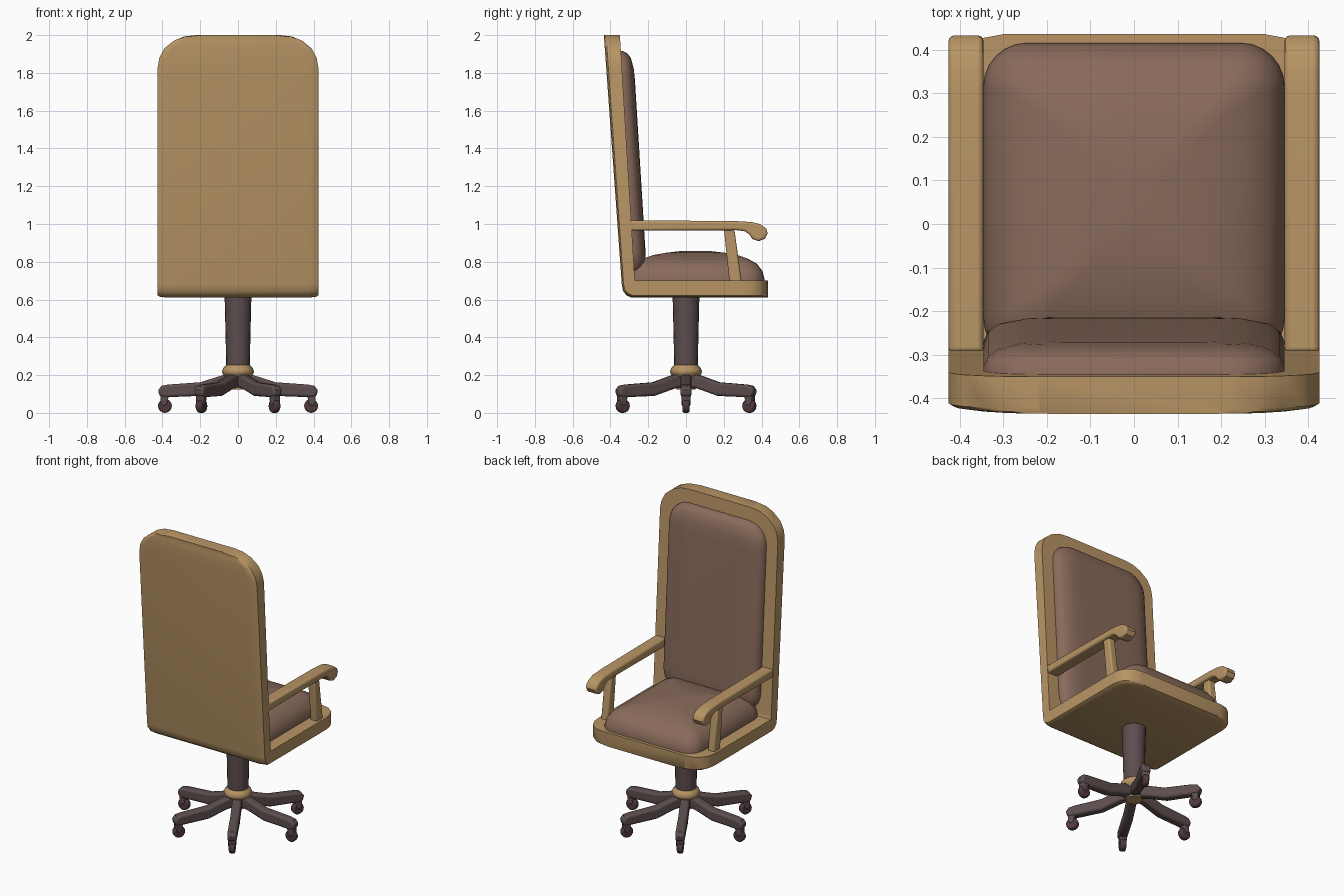
import bpy, bmesh, math
from mathutils import Matrix, Vector

if "Cube" in bpy.data.objects:
    bpy.data.objects.remove(bpy.data.objects["Cube"])


def material(name, rgb):
    m = bpy.data.materials.new(name)
    m.diffuse_color = (*rgb, 1)
    m.use_nodes = True
    m.node_tree.nodes["Principled BSDF"].inputs["Base Color"].default_value = m.diffuse_color
    return m


WOOD = material("wood", (0.48, 0.30, 0.13))
LEATHER = material("leather", (0.25, 0.145, 0.105))
DARK = material("dark_metal", (0.11, 0.075, 0.075))
WHEEL = material("wheel", (0.08, 0.04, 0.045))


def finish(name, bm, mat, angle=40, bevel=0, matrix=None):
    bmesh.ops.recalc_face_normals(bm, faces=bm.faces)
    if matrix is not None:
        bm.transform(matrix)
    me = bpy.data.meshes.new(name)
    bm.to_mesh(me)
    bm.free()
    ob = bpy.data.objects.new(name, me)
    bpy.context.collection.objects.link(ob)
    me.materials.append(mat)
    if bevel:
        mod = ob.modifiers.new("bevel", 'BEVEL')
        mod.width, mod.segments, mod.limit_method = bevel, 3, 'ANGLE'
        mod.angle_limit = math.radians(50)
    bpy.ops.object.select_all(action='DESELECT')
    ob.select_set(True)
    bpy.context.view_layer.objects.active = ob
    bpy.ops.object.shade_smooth_by_angle(angle=math.radians(angle))
    return ob


def loft(name, rings, mat, **kw):
    """Skin closed rings of points and cap both ends."""
    bm = bmesh.new()
    vs = [[bm.verts.new(p) for p in r] for r in rings]
    n = len(rings[0])
    for a, b in zip(vs, vs[1:]):
        for i in range(n):
            j = (i + 1) % n
            bm.faces.new((a[i], a[j], b[j], b[i]))
    bm.faces.new(vs[0])
    bm.faces.new(vs[-1])
    return finish(name, bm, mat, **kw)


def prism(name, pts, width, mat, **kw):
    """Extrude an x-z outline along y, centred."""
    rings = [[(a, s * width / 2, b) for a, b in pts] for s in (-1, 1)]
    return loft(name, rings, mat, **kw)


def lathe(name, profile, mat, seg=20):
    rings = [[(r * math.cos(t), r * math.sin(t), z)
              for t in (2 * math.pi * i / seg for i in range(seg))]
             for r, z in profile]
    return loft(name, rings, mat)


def outer_y(z):
    return -0.34 - 0.095 * (z - 0.68) / 1.32


def inner_y(z):
    return -0.27 - 0.08 * (z - 0.70) / 1.30


# One-piece seat and back frame: (half width, outer point, inner point) as y, z
stations = [(w, (y, 0.61), (y, 0.70)) for w, y in
            ((0.30, 0.435), (0.355, 0.425), (0.40, 0.39), (0.42, 0.345), (0.425, 0.30))]
stations += [(0.425, (-0.29, 0.61), (-0.262, 0.70)),
             (0.425, (-0.315, 0.622), (-0.268, 0.70)),
             (0.425, (-0.333, 0.645), (-0.270, 0.702)),
             (0.425, (-0.34, 0.68), (-0.272, 0.72))]
stations += [(w, (outer_y(z), z), (inner_y(z), z)) for w, z in
             ((0.425, 1.83), (0.416, 1.88), (0.39, 1.93), (0.34, 1.97),
              (0.285, 1.993), (0.22, 2.0))]
rings = []
for w, o, i in stations:
    o, i = Vector(o), Vector(i)
    soft = o.lerp(i, 0.14)
    section = [(-w, soft), (-w * 0.97, o.lerp(i, 0.05)), (-w * 0.88, o),
               (w * 0.88, o), (w * 0.97, o.lerp(i, 0.05)), (w, soft),
               (w, i), (-w, i)]
    rings.append([(x, p[0], p[1]) for x, p in section])
loft("seat_and_back_frame", rings, WOOD)


def rounded_rect(hu, hv, r, seg=6):
    pts = []
    for k, (su, sv) in enumerate(((1, 1), (-1, 1), (-1, -1), (1, -1))):
        for i in range(seg + 1):
            t = math.pi / 2 * (k + i / seg)
            pts.append((su * (hu - r) + r * math.cos(t), sv * (hv - r) + r * math.sin(t)))
    return pts


def cushion(name, hu, hv, r, layers, place):
    rings = [[place(u, v, h) for u, v in
              rounded_rect(hu - d, hv - d, max(r - d * 0.6, 0.03))]
             for d, h in layers]
    loft(name, rings, LEATHER, angle=60)


cushion("seat_cushion", 0.345, 0.365, 0.10,
        [(0, -0.02), (0, 0.01), (0.01, 0.05), (0.04, 0.09), (0.085, 0.115),
         (0.14, 0.135), (0.21, 0.148), (0.29, 0.157)],
        lambda u, v, h: (u, v + 0.05, 0.70 + h))
cushion("back_cushion", 0.345, 0.60, 0.13,
        [(0, -0.02), (0, 0.01), (0.01, 0.032), (0.035, 0.05), (0.09, 0.062), (0.15, 0.065)],
        lambda u, v, h: (u, inner_y(1.315 + v) + h, 1.315 + v))

# Armrests with scrolled ends, and their leaning posts
arm = [(-0.295, 0.965), (-0.295, 1.02), (0.27, 1.015), (0.35, 1.01), (0.395, 0.998),
       (0.425, 0.975), (0.432, 0.95), (0.418, 0.922), (0.385, 0.909), (0.352, 0.92),
       (0.335, 0.945), (0.31, 0.962), (0.27, 0.967)]
post = [(0.20, 0.98), (0.255, 0.98), (0.295, 0.69), (0.23, 0.69)]
for side, s in (("right", 1), ("left", -1)):
    m = Matrix.Translation((s * 0.385, 0, 0)) @ Matrix.Rotation(math.pi / 2, 4, 'Z')
    prism(side + "_armrest", arm, 0.08, WOOD, bevel=0.012, matrix=m)
    prism(side + "_arm_post", post, 0.05, WOOD, bevel=0.01, matrix=m)

# Pedestal column and hub
lathe("column", [(0.062, 0.23), (0.066, 0.42), (0.071, 0.62)], DARK)
lathe("hub", [(0.05, 0.125), (0.055, 0.185), (0.08, 0.205), (0.085, 0.22),
              (0.078, 0.238), (0.062, 0.253)], WOOD)

# Six legs, each with a caster fork and wheel
leg = [(0.03, 0.20), (0.08, 0.20), (0.20, 0.162), (0.37, 0.15), (0.405, 0.143),
       (0.422, 0.12), (0.418, 0.092), (0.40, 0.082), (0.20, 0.09), (0.08, 0.128),
       (0.03, 0.135)]
fork = [(0.365, 0.10), (0.41, 0.10), (0.41, 0.055), (0.395, 0.035), (0.375, 0.045)]
wheel = [(0.387 + 0.037 * math.cos(t), 0.037 + 0.037 * math.sin(t))
         for t in (2 * math.pi * i / 16 for i in range(16))]
for k in range(6):
    m = Matrix.Rotation(math.pi / 3 * k, 4, 'Z')
    prism(f"leg_{k + 1}", leg, 0.056, DARK, bevel=0.014, matrix=m)
    prism(f"caster_fork_{k + 1}", fork, 0.046, DARK, bevel=0.006, matrix=m)
    prism(f"caster_wheel_{k + 1}", wheel, 0.038, WHEEL, bevel=0.01, matrix=m)
